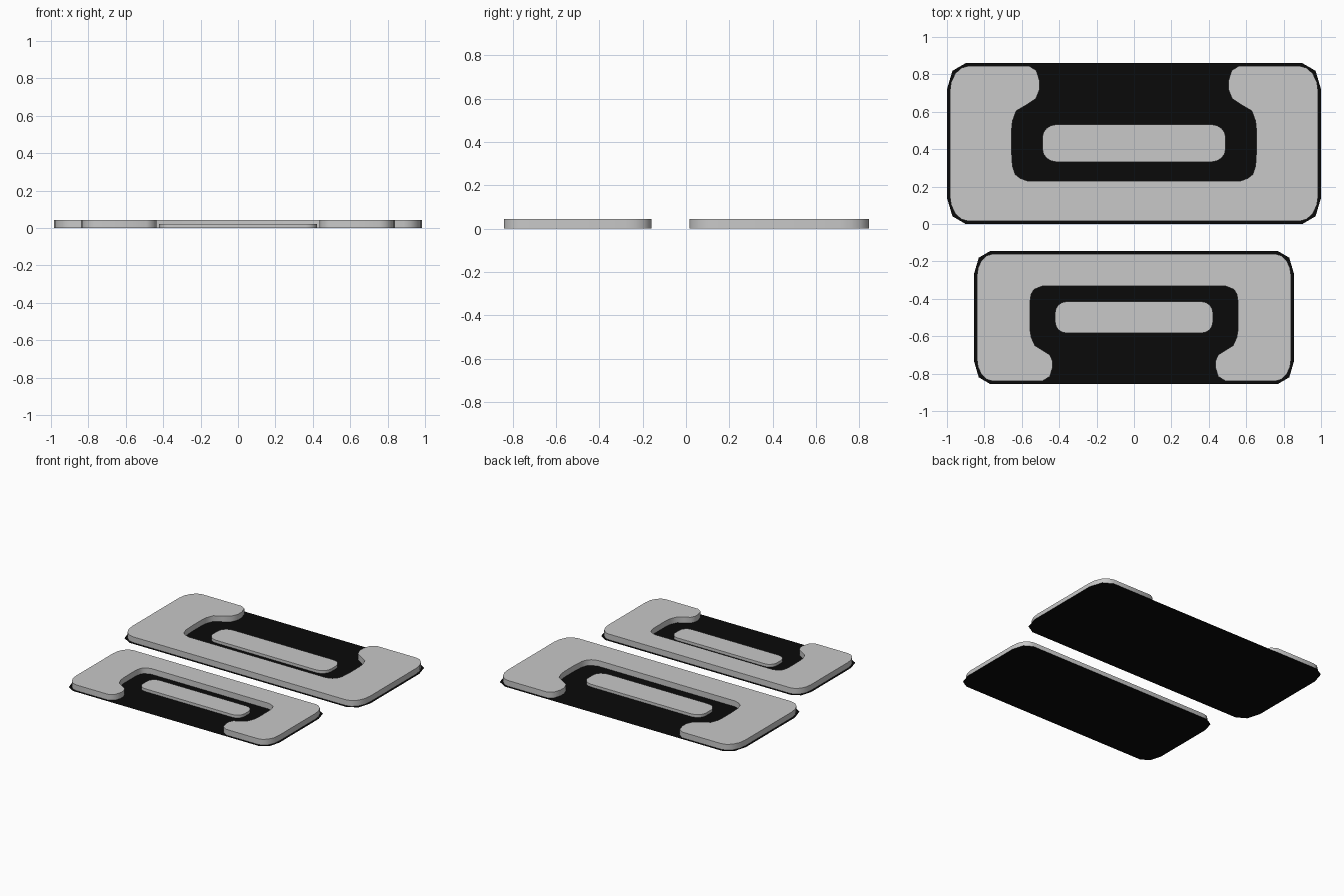
import bpy, bmesh, math

if "Cube" in bpy.data.objects:
    bpy.data.objects.remove(bpy.data.objects["Cube"])


def material(name, v):
    m = bpy.data.materials.new(name)
    m.diffuse_color = (v, v, v, 1)
    m.use_nodes = True
    m.node_tree.nodes["Principled BSDF"].inputs["Base Color"].default_value = m.diffuse_color
    return m


GREY = material("light_grey", 0.58)
BLACK = material("black", 0.003)


def slab(name, pts, z0, z1, mat):
    """Flat outline, or an open-bottomed raised slab when z1 > z0."""
    area = sum(a[0] * b[1] - b[0] * a[1] for a, b in zip(pts, pts[1:] + pts[:1]))
    if area < 0:
        pts = pts[::-1]
    bm = bmesh.new()
    top = [bm.verts.new((x, y, z1)) for x, y in pts]
    bm.faces.new(top)
    if z1 > z0:
        low = [bm.verts.new((x, y, z0)) for x, y in pts]
        n = len(pts)
        for i in range(n):
            j = (i + 1) % n
            bm.faces.new((low[i], low[j], top[j], top[i]))
    me = bpy.data.meshes.new(name)
    bm.to_mesh(me)
    bm.free()
    me.materials.append(mat)
    ob = bpy.data.objects.new(name, me)
    bpy.context.collection.objects.link(ob)
    bpy.ops.object.select_all(action='DESELECT')
    ob.select_set(True)
    bpy.context.view_layer.objects.active = ob
    bpy.ops.object.shade_smooth_by_angle(angle=math.radians(50))
    return ob


def corner(x, y, rx, ry, sy, seg):
    """Left corner arc at (-x, y), from the side edge to the edge facing sy."""
    out = []
    for i in range(seg + 1):
        a = math.pi / 2 * i / seg
        out.append((-x + rx - rx * math.cos(a), y - sy * ry + sy * ry * math.sin(a)))
    return out


def mirrored(left):
    return left + [(-x, y) for x, y in reversed(left)]


def rounded(x, y0, y1, rx, ry, seg):
    return mirrored(corner(x, y0, rx, ry, -1, seg)[::-1] + corner(x, y1, rx, ry, 1, seg))


def plate(tag, x, y_closed, y_open, r, inner, bar):
    s = 1 if y_open > y_closed else -1
    # flat black backing
    slab(tag + "_backing", rounded(x, min(y_closed, y_open), max(y_closed, y_open), *r, 2),
         0, 0, BLACK)
    # raised C-shaped frame, slightly inset from the backing
    g = 0.015
    left = (corner(x - g, y_closed + s * g, *r, -s, 4)[::-1]
            + corner(x - g, y_open - s * g, *r, s, 4) + inner)
    slab(tag + "_frame", mirrored(left), 0.001, 0.044, GREY)
    # low bar in the middle
    slab(tag + "_bar", rounded(*bar, 4), 0.001, 0.022, GREY)


# left half of each frame's inner edge, from open side to closed side
plate("large", 1.0, 0.0, 0.86, (0.10, 0.14),
      [(-0.56, 0.845), (-0.522, 0.82), (-0.505, 0.765), (-0.505, 0.72), (-0.525, 0.67),
       (-0.575, 0.637), (-0.63, 0.605), (-0.65, 0.55), (-0.655, 0.50), (-0.655, 0.39),
       (-0.65, 0.31), (-0.635, 0.265), (-0.61, 0.245), (-0.57, 0.23)],
      (0.49, 0.332, 0.532, 0.075, 0.07))
plate("small", 0.855, -0.145, -0.855, (0.085, 0.12),
      [(-0.49, -0.84), (-0.45, -0.815), (-0.435, -0.765), (-0.435, -0.735), (-0.45, -0.70),
       (-0.49, -0.675), (-0.53, -0.65), (-0.55, -0.605), (-0.557, -0.56), (-0.557, -0.42),
       (-0.55, -0.375), (-0.535, -0.35), (-0.49, -0.332)],
      (0.422, -0.583, -0.415, 0.06, 0.06))
